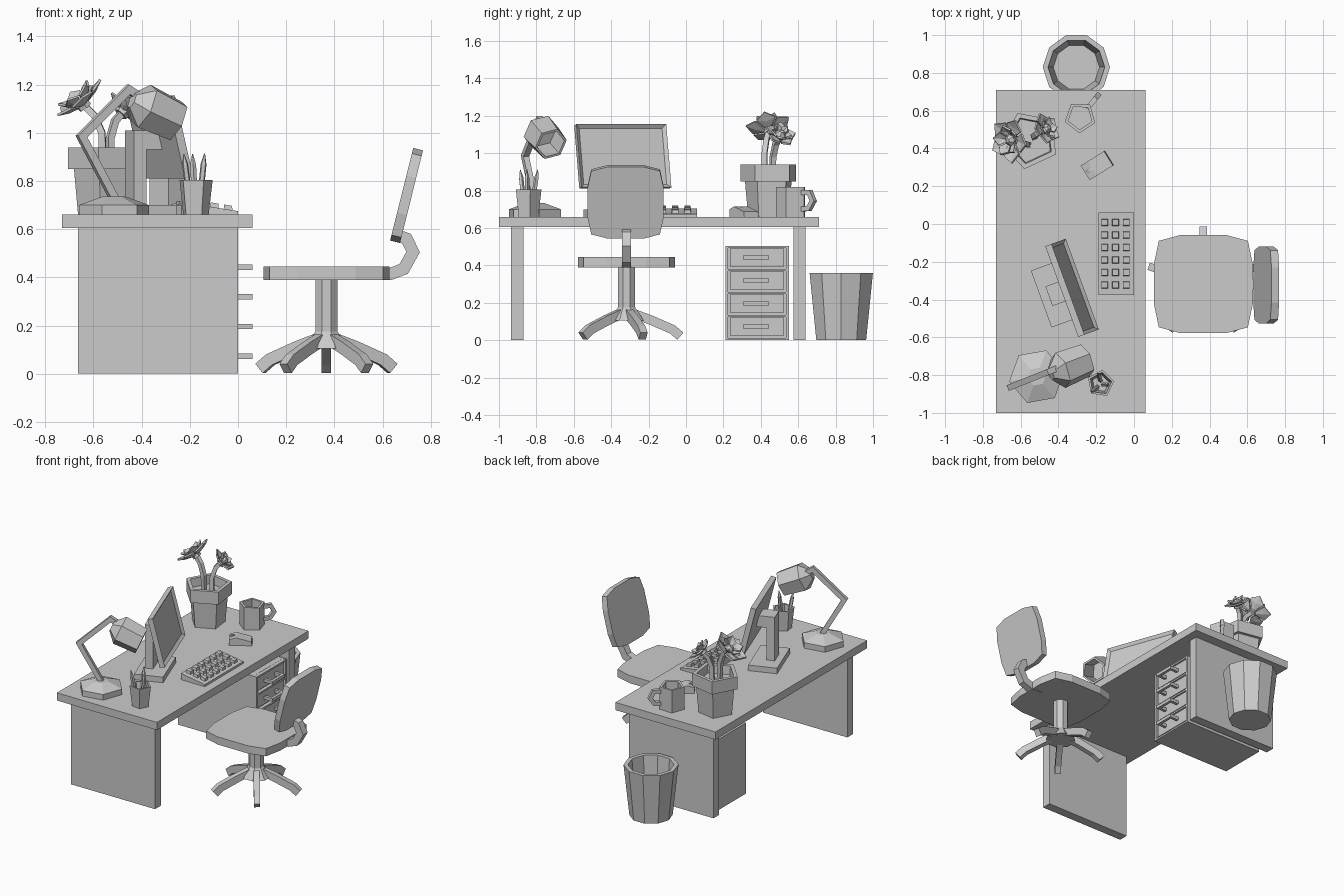
import bpy, bmesh
from math import sin, cos, pi, radians
from mathutils import Vector, Matrix

cube = bpy.data.objects.get("Cube")
if cube:
    bpy.data.objects.remove(cube, do_unlink=True)

grey = bpy.data.materials.new("plain grey")
grey.use_nodes = True
grey.diffuse_color = (0.6, 0.6, 0.6, 1)
grey.node_tree.nodes["Principled BSDF"].inputs["Base Color"].default_value = (0.6, 0.6, 0.6, 1)


def finish(name, bm, matrix=None):
    if matrix:
        bm.transform(matrix)
    bmesh.ops.recalc_face_normals(bm, faces=bm.faces)
    me = bpy.data.meshes.new(name)
    bm.to_mesh(me)
    bm.free()
    me.materials.append(grey)
    ob = bpy.data.objects.new(name, me)
    bpy.context.collection.objects.link(ob)
    return ob


def box(name, x, y, z, matrix=None):
    bm = bmesh.new()
    bmesh.ops.create_cube(bm, size=1)
    for v in bm.verts:
        v.co = [r[0] if c < 0 else r[1] for c, r in zip(v.co, (x, y, z))]
    return finish(name, bm, matrix)


def rings_mesh(name, rings, matrix=None):
    """Skin a list of equal point loops and cap both ends."""
    bm = bmesh.new()
    loops = [[bm.verts.new(p) for p in ring] for ring in rings]
    n = len(loops[0])
    for a, b in zip(loops, loops[1:]):
        for i in range(n):
            j = (i + 1) % n
            bm.faces.new((a[i], a[j], b[j], b[i]))
    bm.faces.new(loops[0])
    bm.faces.new(loops[-1])
    return finish(name, bm, matrix)


def turned(name, sides, profile, matrix, phase=0):
    """Faceted round form from (radius, height) pairs; inner pairs make it hollow."""
    angles = [radians(phase) + 2 * pi * i / sides for i in range(sides)]
    return rings_mesh(name, [[(r * cos(a), r * sin(a), z) for a in angles] for r, z in profile], matrix)


def at(x, y, z=0, turn=0):
    return Matrix.Translation((x, y, z)) @ Matrix.Rotation(radians(turn), 4, "Z")


def aimed(loc, direction):
    return Matrix.Translation(loc) @ Vector(direction).to_track_quat("Z", "Y").to_matrix().to_4x4()


def bar(name, path, width, side, matrix=None, height=None):
    """Rectangular bar along a planar path; side is the normal of its plane."""
    pts = [Vector(p) for p in path]
    side = Vector(side).normalized()
    rings = []
    for i, p in enumerate(pts):
        before = (p - pts[i - 1]).normalized() if i else (pts[1] - p).normalized()
        after = (pts[i + 1] - p).normalized() if i < len(pts) - 1 else before
        t = (before + after).normalized()
        up = side.cross(t) * (height or width) / 2 / max(t.dot(before), 0.5)
        s = side * width / 2
        rings.append([p + s + up, p - s + up, p - s - up, p + s - up])
    return rings_mesh(name, rings, matrix)


# Desk
TOP = 0.66
box("desk_top", (-0.73, 0.06), (-1, 0.71), (0.605, TOP))
box("right_desk_leg", (-0.665, 0), (-0.935, -0.87), (0, 0.605))
box("left_desk_leg", (-0.665, 0), (0.575, 0.64), (0, 0.605))

# Drawer cabinet
box("cabinet_body", (-0.62, -0.025), (0.21, 0.55), (0, 0.505))
for y in (0.21, 0.535):
    box("cabinet_side", (-0.025, 0), (y, y + 0.015), (0, 0.505))
for i in range(5):
    box("cabinet_rail", (-0.025, 0), (0.225, 0.535), (i * 0.123, i * 0.123 + 0.012))
for i in range(4):
    z = 0.073 + i * 0.123
    box("drawer_front", (-0.025, -0.01), (0.235, 0.525), (z - 0.048, z + 0.048))
    bar("drawer_handle", [(-0.012, 0.315, z), (0.05, 0.315, z), (0.05, 0.435, z), (-0.012, 0.435, z)],
        0.022, (0, 0, 1), None, 0.02)

# Waste basket
turned("waste_basket", 10, [(0.14, 0), (0.178, 0.36), (0.15, 0.36), (0.122, 0.02)], at(-0.305, 0.83))

# Chair
CX, CY = 0.367, -0.318


def rounded(a, b):
    """Twelve-point softened rectangle outline."""
    corner = [(a, 0.4 * b), (0.9 * a, 0.88 * b), (0.46 * a, b)]
    quads = corner + [(-u, v) for u, v in reversed(corner)]
    return quads + [(-u, -v) for u, v in quads]


seat = rounded(0.262, 0.26)
rings_mesh("chair_seat", [[(u, v, z) for u, v in seat] for z in (0.39, 0.445)], at(CX, CY))
back = rounded(0.204, 0.198)
lean = Matrix.Translation((0.7, CY - 0.005, 0.74)) @ Matrix.Rotation(radians(14), 4, "Y")
rings_mesh("chair_back", [[(x, u, v) for u, v in back] for x in (-0.021, 0.021)], lean)
bar("back_support", [(0.55, CY, 0.413), (0.63, CY, 0.413), (0.688, CY, 0.435), (0.727, CY, 0.505),
                     (0.7, CY, 0.56), (0.66, CY, 0.575)], 0.05, (0, 1, 0))
turned("chair_column", 8, [(0.1, 0.105), (0.05, 0.175), (0.05, 0.395)], at(CX, CY), 22.5)
for k in range(5):
    bar("chair_foot", [(0.03, 0, 0.145), (0.13, 0, 0.108), (0.245, 0, 0.058), (0.288, 0, 0.022)],
        0.04, (0, 1, 0), at(CX, CY, 0, 90 + 72 * k), 0.05)

# Keyboard, a wedge with a grid of keys
slope = 0.17
rings_mesh("keyboard_body", [[(-0.188, y, TOP), (0, y, TOP), (0, y, 0.675), (-0.188, y, 0.705)]
                             for y in (-0.375, 0.06)])
for row in range(3):
    for col in range(6):
        x, y = -0.155 + row * 0.057, 0.008 - col * 0.066
        z = 0.675 - x * 0.16
        rings_mesh("key", [[(x + s * i, y + s * j, z + h - s * i * 0.16)
                            for i, j in ((-1, -1), (1, -1), (1, 1), (-1, 1))]
                           for s, h in ((0.019, -0.005), (0.016, 0.018))])

# Monitor
stand = at(-0.328, -0.338, 0, 20)
bm = bmesh.new()
bmesh.ops.create_cube(bm, size=1)
bmesh.ops.scale(bm, vec=(0.036, 0.511, 0.347), verts=bm.verts)
screen = [f for f in bm.faces if f.normal.x > 0.9]
bmesh.ops.inset_region(bm, faces=screen, thickness=0.028)
bmesh.ops.translate(bm, vec=(-0.016, 0, 0), verts=screen[0].verts)
finish("monitor_screen", bm, stand @ Matrix.Translation((0, 0, 0.983)) @ Matrix.Rotation(radians(-13.5), 4, "Y"))
box("monitor_base", (-0.174, 0.02), (-0.16, 0.16), (TOP, 0.7), stand)
box("monitor_column", (-0.13, -0.075), (-0.055, 0.055), (0.7, 1.01), stand)
box("monitor_neck", (-0.075, -0.005), (-0.055, 0.055), (0.93, 1.01), stand)

# Pencil cup
turned("pencil_cup", 5, [(0.056, 0), (0.073, 0.145), (0.06, 0.145), (0.046, 0.015)], at(-0.177, -0.845, TOP), 10)
for x, y, direction in ((-0.03, -0.03, (-0.13, -0.1, 1)), (0.0, 0.03, (-0.05, 0.15, 1)), (0.025, -0.01, (0.1, 0.0, 1))):
    turned("pencil", 5, [(0.013, 0), (0.013, 0.19), (0.002, 0.235)],
           aimed((-0.177 + x * 0.6, -0.845 + y * 0.6, 0.68), direction))

# Desk lamp
turned("lamp_base", 6, [(0.148, 0), (0.148, 0.04), (0.05, 0.075)], at(-0.515, -0.808, TOP), 10)
arm = [(-0.51, 0.72), (-0.65, 0.985), (-0.455, 1.18), (-0.41, 1.15)]
bar("lamp_arm", [(x, -0.805 + (x + 0.51) * 0.4, z) for x, z in arm], 0.032, (-0.37, 0.93, 0))
turned("lamp_shade", 6, [(0.035, 0), (0.1, 0.06), (0.09, 0.215), (0.076, 0.215), (0.08, 0.07)],
       aimed((-0.44, -0.795, 1.135), (0.85, 0.34, -0.4)), 15)

# Mug
turned("mug_body", 5, [(0.085, 0), (0.085, 0.16), (0.066, 0.16), (0.066, 0.02)], at(-0.285, 0.565, TOP), -20)
bar("mug_handle", [(0.06, 0, 0.04), (0.12, 0, 0.045), (0.148, 0, 0.085), (0.125, 0, 0.13), (0.06, 0, 0.13)],
    0.026, (0, 1, 0), at(-0.285, 0.565, TOP, 51))

# Computer mouse
mouse = at(-0.195, 0.31, TOP, 32)
rings_mesh("mouse_body", [[(-0.075, y, 0), (0.075, y, 0), (0.07, y, 0.028), (-0.03, y, 0.055), (-0.075, y, 0.04)]
                          for y in (-0.045, 0.045)], mouse)
box("mouse_wheel", (-0.065, -0.025), (-0.008, 0.008), (0.035, 0.056), mouse)

# Flower pot
pot = at(-0.55, 0.445, TOP)
turned("flower_pot", 5, [(0.115, 0), (0.132, 0.19), (0.157, 0.19), (0.157, 0.28), (0.128, 0.28), (0.122, 0.22)],
       pot, -29)


def flower(centre, direction, size):
    """Two rings of folded, cupped petals around a small centre."""
    frame = aimed(centre, direction)
    bm = bmesh.new()
    for count, scale, lift, turn in ((5, 1, 0.3, 0), (5, 0.65, 0.75, 36)):
        for k in range(count):
            m = Matrix.Rotation(radians(turn + 360 * k / count), 4, "Z")
            r = size * scale
            root, left, tip, right, mid = [bm.verts.new(m @ Vector((u * r, v * r, w * r * lift))) for u, v, w in (
                (0.08, 0, 0), (0.65, 0.42, 0.8), (1, 0, 1.1), (0.65, -0.42, 0.8), (0.6, 0, 0.45))]
            for a, b in ((root, left), (left, tip), (tip, right), (right, root)):
                bm.faces.new((a, b, mid))
    ob = finish("flower_petals", bm, frame)
    thick = ob.modifiers.new("thickness", "SOLIDIFY")
    thick.thickness = 0.01
    turned("flower_centre", 6, [(0.03, -0.02), (0.032, 0.02), (0.012, 0.04)], frame)


flower((-0.645, 0.445, 1.12), (-0.6, -0.1, 0.75), 0.12)
flower((-0.475, 0.5, 1.09), (0.6, 0.3, 0.65), 0.085)
bar("tall_stem", [(-0.56, 0.42, 0.86), (-0.565, 0.42, 1.0), (-0.595, 0.43, 1.07), (-0.645, 0.445, 1.12)],
    0.028, (0.1, 1, 0))
bar("short_stem", [(-0.53, 0.46, 0.86), (-0.53, 0.465, 0.98), (-0.51, 0.48, 1.05), (-0.475, 0.5, 1.09)],
    0.028, (-0.4, 1, 0))
